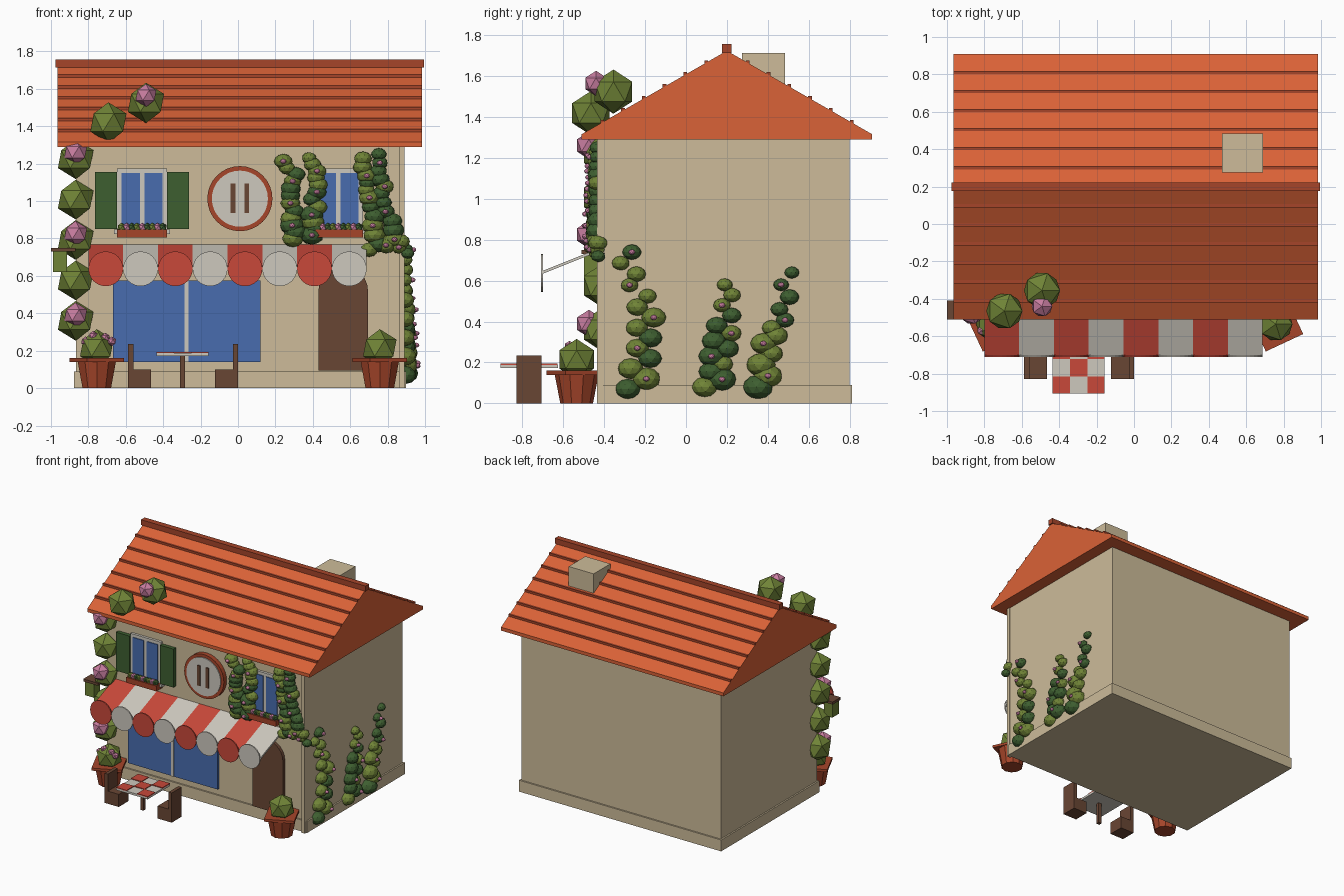
import bpy
import bmesh
import math
import random
from mathutils import Matrix, Vector

random.seed(7)
default_cube = bpy.data.objects.get("Cube")
if default_cube:
    bpy.data.objects.remove(default_cube, do_unlink=True)


def material(name, *rgb):
    mat = bpy.data.materials.new(name)
    mat.use_nodes = True
    mat.diffuse_color = (*rgb, 1)
    shader = next(n for n in mat.node_tree.nodes if n.type == "BSDF_PRINCIPLED")
    shader.inputs["Base Color"].default_value = (*rgb, 1)
    shader.inputs["Roughness"].default_value = 0.9
    return mat


PLASTER = material("beige plaster", 0.61, 0.5, 0.32)
TILE = material("orange roof tile", 0.7, 0.122, 0.038)
CLAY = material("dark terracotta", 0.38, 0.06, 0.023)
WOOD = material("brown wood", 0.141, 0.061, 0.034)
RED = material("awning red", 0.578, 0.065, 0.042)
WHITE = material("warm white", 0.61, 0.58, 0.515)
BLUE = material("window blue", 0.065, 0.15, 0.43)
DARK_GREEN = material("dark green", 0.048, 0.114, 0.03)
OLIVE = material("leaf green", 0.162, 0.231, 0.038)
PINK = material("blossom pink", 0.578, 0.205, 0.352)

WALL = -0.405   # y of the front wall
SIDE = 0.885    # x of the ivy-covered side wall
MID = 0.01      # x of the facade centre line


def finish(name, bm, *mats):
    bmesh.ops.recalc_face_normals(bm, faces=bm.faces)
    mesh = bpy.data.meshes.new(name)
    bm.to_mesh(mesh)
    bm.free()
    for mat in mats:
        mesh.materials.append(mat)
    obj = bpy.data.objects.new(name, mesh)
    bpy.context.collection.objects.link(obj)
    return obj


def box(name, mat, x, y, z):
    """Box from (min, max) ranges on each axis."""
    bm = bmesh.new()
    centre = Vector([(a + b) / 2 for a, b in (x, y, z)])
    size = [b - a for a, b in (x, y, z)]
    bmesh.ops.create_cube(bm, size=1, matrix=Matrix.Translation(centre) @ Matrix.Diagonal((*size, 1)))
    return finish(name, bm, mat)


def panel(name, mat, x, z, depth, back=0.0):
    """Box standing out from the front wall, x given as centre and half width."""
    return box(name, mat, (x[0] - x[1], x[0] + x[1]), (WALL - depth, WALL - back), z)


def prism(name, mat, profile, start, end, axis):
    """Extrude a profile along x (points are y, z) or y (points are x, z)."""
    bm = bmesh.new()
    place = (lambda t, p: (t, *p)) if axis == "x" else (lambda t, p: (p[0], t, p[1]))
    verts = [bm.verts.new(place(start, p)) for p in profile]
    face = bm.faces.new(verts)
    moved = bmesh.ops.extrude_face_region(bm, geom=[face])["geom"]
    shift = Vector(place(end - start, (0, 0)))
    bmesh.ops.translate(bm, vec=shift, verts=[v for v in moved if isinstance(v, bmesh.types.BMVert)])
    return finish(name, bm, mat)


def arc(x, z, r, n, sweep=math.tau):
    return [(x + r * math.cos(sweep * i / n), z + r * math.sin(sweep * i / n)) for i in range(n + (sweep < 6))]


def cone(name, mat, x, y, z, r0, r1, sides, turn=0):
    bm = bmesh.new()
    place = Matrix.Translation((x, y, sum(z) / 2)) @ Matrix.Rotation(math.radians(turn), 4, "Z")
    bmesh.ops.create_cone(bm, cap_ends=True, segments=sides, radius1=r0, radius2=r1, depth=z[1] - z[0], matrix=place)
    return finish(name, bm, mat)


def foliage(name, blobs, detail=1, squash=1.0):
    """Low-poly clumps, each given as (place, radius, material slot)."""
    bm = bmesh.new()
    for place, radius, slot in blobs:
        spin = Matrix.Rotation(random.uniform(0, math.tau), 4, "Z") if detail > 1 else Matrix()
        made = bmesh.ops.create_icosphere(
            bm, subdivisions=detail, radius=radius,
            matrix=Matrix.Translation(place) @ Matrix.Diagonal((1, 1, squash, 1)) @ spin)
        for face in {f for v in made["verts"] for f in v.link_faces}:
            face.material_index = slot
    return finish(name, bm, OLIVE, DARK_GREEN, PINK)


def vine(name, path, count, sizes, place, out, spread):
    """Ivy clumps shrinking along a path drawn on a wall."""
    blobs = []
    for i in range(count):
        t = i / (count - 1)
        k = min(int(t * (len(path) - 1)), len(path) - 2)
        u, v = Vector(path[k]).lerp(Vector(path[k + 1]), t * (len(path) - 1) - k)
        u += spread * (1 if i % 2 else -1) * random.uniform(0.5, 1)
        r = (sizes[0] + (sizes[1] - sizes[0]) * t) * random.uniform(0.85, 1.1)
        spot = Vector(place(u, v))
        blobs.append((spot, r, int(random.random() < 0.4)))
        if i % 3 == 1:
            blobs.append((spot + Vector(out) * r, 0.016, 2))
    foliage(name, blobs, 2, 0.8)


# House shell
box("walls", PLASTER, (-0.865, SIDE), (WALL, 0.8), (0.02, 1.3))
box("plinth", PLASTER, (-0.877, 0.897), (-0.417, 0.812), (0, 0.09))
box("corner_strip", PLASTER, (0.86, 0.89), (-0.435, WALL), (0, 1.29))
box("chimney", PLASTER, (0.47, 0.69), (0.275, 0.485), (1.4, 1.715))

# Roof with tile battens
EAVE, RIDGE, HALF = 1.317, 1.725, 0.71
prism("roof", TILE, [(0.2 - HALF, 1.29), (0.2 + HALF, 1.29), (0.2 + HALF, EAVE), (0.2, RIDGE), (0.2 - HALF, EAVE)],
      -0.965, 0.985, "x")
box("ridge_cap", CLAY, (-0.975, 0.995), (0.177, 0.223), (1.715, 1.757))
for side in (-1, 1):
    for row in range(1, 7):
        y = 0.2 + side * row * 0.1017
        z = RIDGE - (RIDGE - EAVE) * row * 0.1017 / HALF
        box("tile_batten", CLAY, (-0.965, 0.985), (y - 0.009, y + 0.009), (z - 0.008, z + 0.012))

# Upper windows with flower boxes
for x in (-0.513, 0.535):
    panel("window_frame", WHITE, (x, 0.133), (0.847, 1.174), 0.02)
    for side in (-1, 1):
        panel("window_pane", BLUE, (x + side * 0.061, 0.049), (0.86, 1.15), 0.026, 0.01)
    panel("window_sill", WHITE, (x, 0.15), (0.825, 0.847), 0.035)
    panel("flower_box", CLAY, (x, 0.133), (0.805, 0.847), 0.075)
    foliage("box_flowers", [((x - 0.11 + 0.0275 * i, WALL - 0.05, 0.86), 0.024, (0, 2, 1)[i % 3]) for i in range(9)])
for x in (-0.706, -0.321):
    panel("shutter", DARK_GREEN, (x, 0.059), (0.85, 1.155), 0.03)

# Round wall sign
prism("sign_rim", CLAY, arc(MID, 1.013, 0.174, 32), WALL, WALL - 0.035, "y")
prism("sign_face", WHITE, arc(MID, 1.013, 0.15, 32), WALL, WALL - 0.042, "y")
for side in (-1, 1):
    panel("sign_bar", WOOD, (MID + side * 0.037, 0.013), (0.935, 1.095), 0.05)

# Shop window and arched door
for x in (-0.475, -0.074):
    panel("shop_pane", BLUE, (x, 0.193), (0.14, 0.575), 0.02)
panel("shop_mullion", WHITE, (-0.275, 0.01), (0.14, 0.575), 0.025)
prism("door", WOOD, [(0.43, 0.094), (0.695, 0.094)] + arc(0.5625, 0.52, 0.1325, 12, math.pi), WALL, WALL - 0.025, "y")

# Striped awning with a scalloped edge
STRIPE = 0.186
for i in range(8):
    cloth = WHITE if i % 2 else RED
    left = -0.8 + i * STRIPE
    prism("awning_stripe", cloth, [(WALL, 0.767), (-0.705, 0.647), (-0.705, 0.632), (WALL, 0.752)],
          left, left + STRIPE, "x")
    prism("awning_scallop", cloth, arc(left + STRIPE / 2, 0.638, STRIPE / 2, 24), -0.7, -0.71, "y")

# Potted plants
for x in (-0.755, 0.758):
    cone("pot", CLAY, x, -0.535, (0, 0.145), 0.08, 0.108, 10)
    cone("pot_rim", CLAY, x, -0.535, (0.14, 0.16), 0.156, 0.156, 4, -20)
    foliage("pot_plant", [((x, -0.535, 0.215), 0.1, 0)])
foliage("pot_blossoms", [((-0.755 + dx, -0.57, z), 0.026, 2) for dx, z in
                         ((-0.06, 0.25), (-0.02, 0.28), (0.045, 0.27), (0.08, 0.25))])

# Cafe table and chairs
box("table_top", WHITE, (-0.435, -0.157), (-0.907, -0.627), (0.172, 0.188))
box("table_leg", WOOD, (-0.31, -0.283), (-0.78, -0.753), (0, 0.173))
CELL = 0.0927
for i in range(3):
    for j in range(3):
        if (i + j) % 2 == 0:
            x, y = -0.435 + i * CELL, -0.907 + j * CELL
            box("table_check", RED, (x, x + CELL), (y, y + CELL), (0.187, 0.194))
for outer, inward in ((-0.588, 1), (0, -1)):
    for part, width, top in (("chair_seat", 0.123, 0.1), ("chair_back", 0.028, 0.235)):
        box(part, WOOD, sorted((outer, outer + inward * width)), (-0.83, -0.707), (0, top))

# Wall lantern
box("lantern_bracket", WOOD, (-1, -0.87), (-0.51, -0.41), (0.73, 0.75))
box("lantern", OLIVE, (-0.99, -0.915), (-0.5, -0.42), (0.62, 0.732))

# Flowering climber up the corner and over the eave
climber = [((-0.868, -0.41, 0.36 + 0.216 * i), 0.106, 0) for i in range(5)]
climber += [((-0.868, -0.475, 0.39 + 0.436 * i), 0.068, 2) for i in range(3)]
climber += [((-0.693, -0.465, 1.42), 0.108, 0), ((-0.492, -0.355, 1.525), 0.108, 0), ((-0.492, -0.44, 1.565), 0.062, 2)]
foliage("climber", climber)


# Ivy on the front, around the upper window
def on_front(u, v):
    return (u, WALL - 0.025, v)


def on_side(u, v):
    return (SIDE + 0.005, u, v)


FRONT, RIGHT = (0, -1, 0), (1, 0, 0)
vine("front_ivy_inner", [(0.35, 0.8), (0.35, 0.9), (0.35, 1.02), (0.37, 1.13), (0.31, 1.23)],
     24, (0.065, 0.045), on_front, FRONT, 0.085)
vine("front_ivy_outer", [(0.8, 0.77), (0.77, 0.9), (0.73, 1.03), (0.72, 1.13), (0.7, 1.25)],
     22, (0.06, 0.045), on_front, FRONT, 0.06)
vine("front_ivy_foot", [(0.72, 0.74), (0.85, 0.8), (0.89, 0.72)], 6, (0.055, 0.04), on_front, FRONT, 0.02)

# Ivy on the side wall
vine("side_ivy_front", [(-0.25, 0.07), (-0.22, 0.2), (-0.2, 0.33), (-0.19, 0.46), (-0.26, 0.6), (-0.3, 0.74)],
     14, (0.07, 0.045), on_side, RIGHT, 0.045)
vine("side_ivy_middle", [(0.13, 0.08), (0.16, 0.23), (0.19, 0.38), (0.21, 0.58)],
     13, (0.068, 0.042), on_side, RIGHT, 0.04)
vine("side_ivy_back", [(0.38, 0.08), (0.39, 0.28), (0.47, 0.42), (0.5, 0.64)],
     12, (0.072, 0.04), on_side, RIGHT, 0.035)
